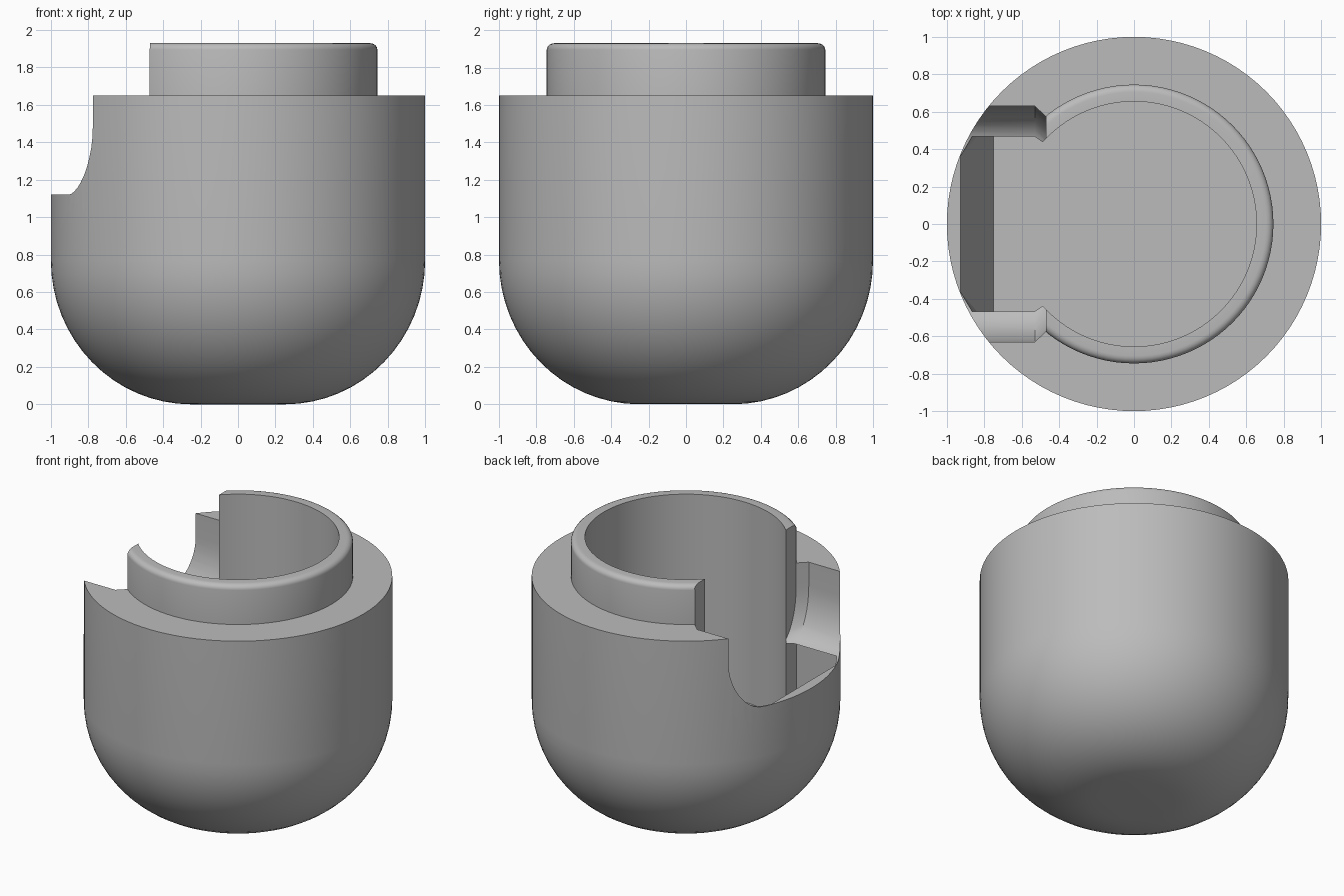
import bpy, bmesh, math

default = bpy.data.objects.get("Cube")
if default:
    bpy.data.objects.remove(default, do_unlink=True)

grey = bpy.data.materials.new("plain grey")
grey.use_nodes = True
grey.diffuse_color = (0.5, 0.5, 0.5, 1)
grey.node_tree.nodes["Principled BSDF"].inputs["Base Color"].default_value = (0.5, 0.5, 0.5, 1)


def add_object(name, bm):
    bmesh.ops.recalc_face_normals(bm, faces=bm.faces)
    mesh = bpy.data.meshes.new(name)
    bm.to_mesh(mesh)
    bm.free()
    mesh.materials.append(grey)
    obj = bpy.data.objects.new(name, mesh)
    bpy.context.collection.objects.link(obj)
    return obj


def lathe(name, profile, steps):
    bm = bmesh.new()
    verts = [bm.verts.new((r, 0, z)) for r, z in profile]
    edges = [bm.edges.new(pair) for pair in zip(verts, verts[1:])]
    bmesh.ops.spin(bm, geom=verts + edges, cent=(0, 0, 0), axis=(0, 0, 1),
                   angle=math.tau, steps=steps, use_duplicate=False)
    bmesh.ops.remove_doubles(bm, verts=bm.verts, dist=0.0005)
    return add_object(name, bm)


def hull_cutter(name, points):
    # Convex block mirrored about y = 0
    bm = bmesh.new()
    for x, y, z in points:
        for side in (-1, 1):
            bm.verts.new((x, side * y, z))
    result = bmesh.ops.convex_hull(bm, input=bm.verts)
    loose = [v for v in result["geom_interior"] if isinstance(v, bmesh.types.BMVert)]
    bmesh.ops.delete(bm, geom=loose, context='VERTS')
    obj = add_object(name, bm)
    obj.hide_render = True
    return obj


def arc(cx, cz, rx, rz, start, end, count):
    angles = [math.radians(start + (end - start) * i / count) for i in range(count + 1)]
    return [(cx + rx * math.cos(a), cz + rz * math.sin(a)) for a in angles]


# Rounded cup with a raised collar and a flat-floored bore
FLOOR, LIP, SHOULDER, TOP = 0.5, 1.12, 1.65, 1.93
profile = [(0, 0)]
profile += arc(0.25, 0.77, 0.75, 0.77, -90, 0, 16)
profile += [(1, SHOULDER), (0.745, SHOULDER)]
profile += arc(0.705, TOP - 0.035, 0.04, 0.035, 0, 90, 5)
profile += [(0.655, TOP), (0.655, FLOOR), (0, FLOOR)]
cup = lathe("cup_body", profile, 96)

# Side notch with rounded lower corners, tapering in at the collar
notch = arc(0.42, LIP + 0.36, 0.21, 0.36, -90, 0, 10) + [(0.63, 2.2)]
points = []
for x, width in ((-1.2, 1), (-0.53, 1), (-0.47, 0.91)):
    points += [(x, y * width, z) for y, z in notch]
notch_cutter = hull_cutter("notch_cutter", points)

# Slot below the notch, sloping in from the lip and joining the bore
slot = [(-0.93, 0.36, LIP + 0.01), (-0.8, 0.575, LIP + 0.01)]
slot += [(-0.75, 0.575, z) for z in (0.75, FLOOR)]
slot += [(-0.47, 0.575, z) for z in (FLOOR, LIP + 0.01)]
slot_cutter = hull_cutter("slot_cutter", slot)

for cutter in (notch_cutter, slot_cutter):
    cut = cup.modifiers.new(cutter.name, 'BOOLEAN')
    cut.operation = 'DIFFERENCE'
    cut.solver = 'EXACT'
    cut.object = cutter

bpy.ops.object.select_all(action='DESELECT')
cup.select_set(True)
bpy.context.view_layer.objects.active = cup
for cutter in (notch_cutter, slot_cutter):
    bpy.ops.object.modifier_apply(modifier=cutter.name)
    bpy.data.objects.remove(cutter, do_unlink=True)
bpy.ops.object.shade_smooth_by_angle(angle=math.radians(30))
